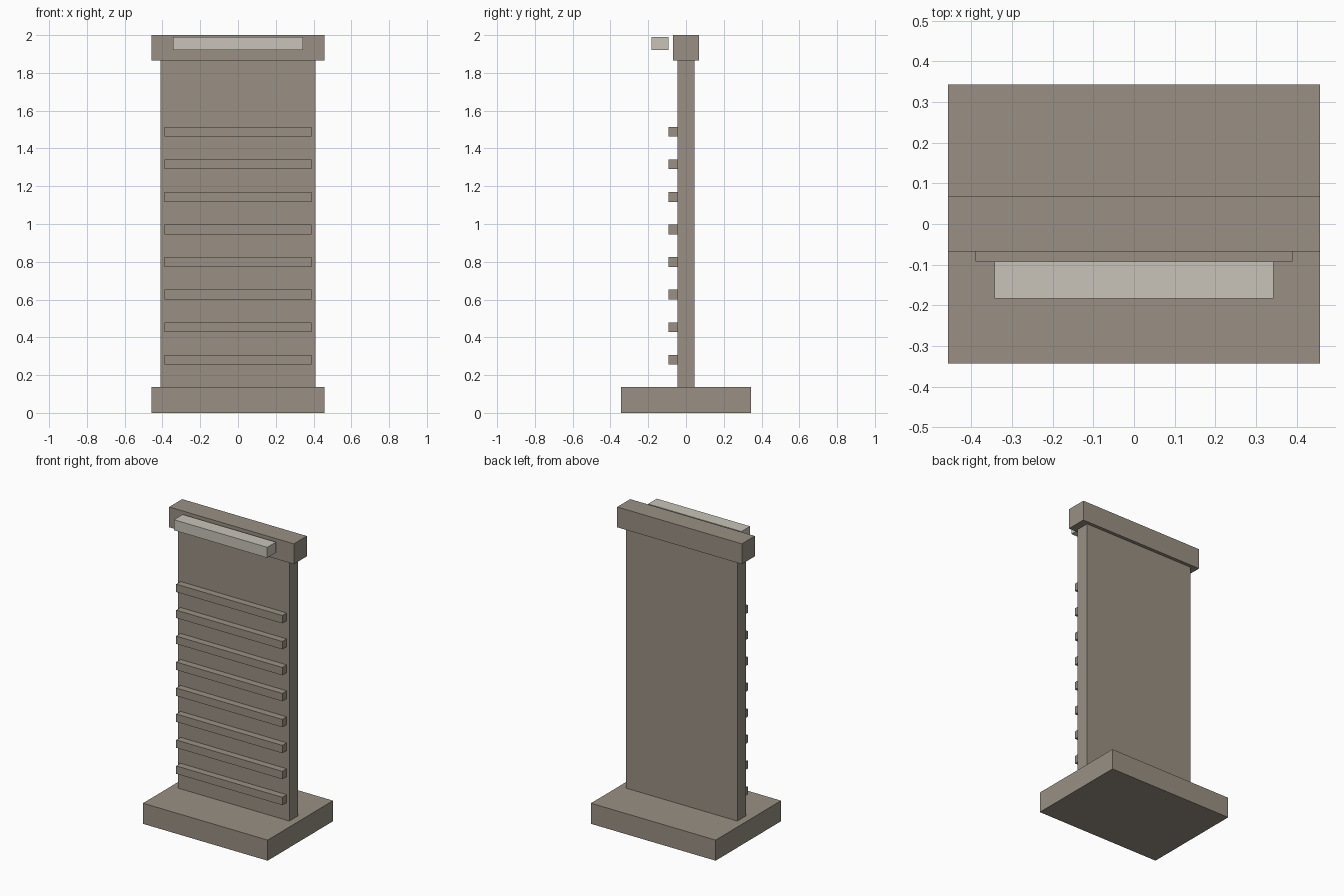
import bpy

default = bpy.data.objects.get("Cube")
if default:
    bpy.data.objects.remove(default, do_unlink=True)


def material(name, rgb):
    mat = bpy.data.materials.new(name)
    mat.use_nodes = True
    color = (*rgb, 1.0)
    mat.diffuse_color = color
    mat.node_tree.nodes["Principled BSDF"].inputs["Base Color"].default_value = color
    return mat


def box(name, width, y_range, z_range, mat):
    """Box centred on x, spanning the given y and z ranges."""
    (y0, y1), (z0, z1) = y_range, z_range
    bpy.ops.mesh.primitive_cube_add(size=1, location=(0, (y0 + y1) / 2, (z0 + z1) / 2))
    obj = bpy.context.object
    obj.name = name
    obj.scale = (width, y1 - y0, z1 - z0)
    bpy.ops.object.transform_apply(location=False, rotation=False, scale=True)
    obj.data.materials.append(mat)
    return obj


taupe = material("warm taupe", (0.319, 0.279, 0.227))
cream = material("pale cream", (0.578, 0.552, 0.479))

# Base, upright panel and top rail
box("base", 0.916, (-0.343, 0.343), (0, 0.137), taupe)
box("back_panel", 0.82, (-0.046, 0.046), (0.137, 1.865), taupe)
box("top_rail", 0.916, (-0.068, 0.068), (1.865, 2), taupe)

# Evenly spaced horizontal slats on the front
slat_count, first_z, spacing, slat_height = 8, 0.281, 0.1725, 0.052
for i in range(slat_count):
    z = first_z + i * spacing
    box(f"slat_{i + 1}", 0.78, (-0.092, -0.046),
        (z - slat_height / 2, z + slat_height / 2), taupe)

# Light bar standing clear of the top rail
box("light_bar", 0.686, (-0.183, -0.092), (1.92, 1.99), cream)
